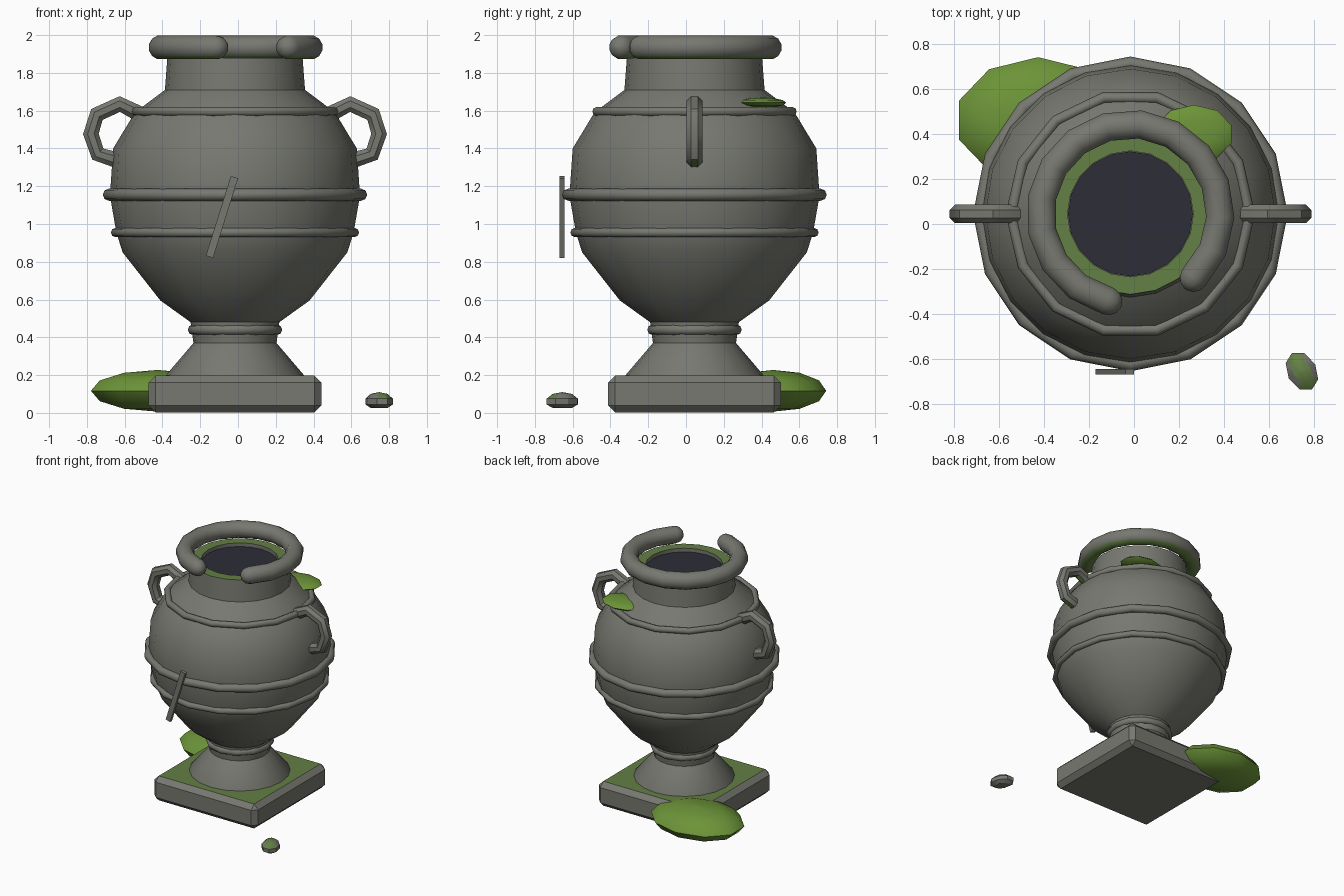
import bpy, bmesh, math
from mathutils import Vector, Matrix

if "Cube" in bpy.data.objects:
    bpy.data.objects.remove(bpy.data.objects["Cube"])

CX, CY = -0.016, 0.045          # axis of the urn


def material(name, col):
    m = bpy.data.materials.new(name)
    m.diffuse_color = (*col, 1)
    m.use_nodes = True
    m.node_tree.nodes["Principled BSDF"].inputs["Base Color"].default_value = m.diffuse_color
    return m


STONE = material("grey_stone", (0.185, 0.188, 0.162))
MOSS = material("dull_moss", (0.125, 0.215, 0.060))
LEAF = material("bright_moss", (0.150, 0.295, 0.040))
DARK = material("dark_hollow", (0.026, 0.026, 0.038))


def finish(name, bm, mats, loc=(CX, CY, 0), smooth=None, rule=None, flip=False):
    bmesh.ops.recalc_face_normals(bm, faces=bm.faces)
    bm.normal_update()
    if rule:
        for f in bm.faces:
            f.material_index = rule(f)
    me = bpy.data.meshes.new(name)
    bm.to_mesh(me)
    bm.free()
    for m in mats:
        me.materials.append(m)
    ob = bpy.data.objects.new(name, me)
    bpy.context.collection.objects.link(ob)
    ob.location = loc
    if smooth:
        bpy.ops.object.select_all(action='DESELECT')
        ob.select_set(True)
        bpy.context.view_layer.objects.active = ob
        bpy.ops.object.shade_smooth_by_angle(angle=math.radians(smooth))
    return ob


def loft(rings, closed=False, caps=True):
    """Skin a list of rings of points."""
    bm = bmesh.new()
    vs = [[bm.verts.new(p) for p in r] for r in rings]
    n = len(vs[0])
    for k in range(len(vs) if closed else len(vs) - 1):
        a, b = vs[k], vs[(k + 1) % len(vs)]
        for i in range(n):
            bm.faces.new((a[i], a[(i + 1) % n], b[(i + 1) % n], b[i]))
    if caps and not closed:
        bm.faces.new(vs[0])
        bm.faces.new(vs[-1])
    return bm


def lathe(profile, n):
    return loft([[(r * math.cos(2 * math.pi * i / n), r * math.sin(2 * math.pi * i / n), z)
                  for i in range(n)] for r, z in profile])


def tube(path, r, sides=10):
    """Sweep a circle along a path, with rounded ends."""
    path = [Vector(p) for p in path]
    d0, d1 = (path[0] - path[1]).normalized(), (path[-1] - path[-2]).normalized()
    pts = [(p, r) for p in path]
    for a in (30, 60, 85):
        s, c = r * math.sin(math.radians(a)), r * math.cos(math.radians(a))
        pts.insert(0, (path[0] + d0 * s, c))
        pts.append((path[-1] + d1 * s, c))
    plane = (path[1] - path[0]).cross(path[2] - path[1]).normalized()
    rings = []
    for k, (p, rad) in enumerate(pts):
        a, b = pts[max(k - 1, 0)][0], pts[min(k + 1, len(pts) - 1)][0]
        side = (b - a).normalized().cross(plane)
        rings.append([p + rad * (math.cos(t) * side + math.sin(t) * plane)
                      for t in (2 * math.pi * (i + .5) / sides for i in range(sides))])
    return loft(rings)


def blob(n, rings, size, turn=0.0):
    prof = [(max(math.sin(math.pi * k / rings), .01), -math.cos(math.pi * k / rings))
            for k in range(rings + 1)]
    bm = lathe(prof, n)
    bm.transform(Matrix.Rotation(turn, 4, 'Z') @ Matrix.Diagonal((*size, 1))
                 @ Matrix.Rotation(math.pi / 2, 4, 'Z'))
    return bm


# Square plinth with mossy top
bm = bmesh.new()
bmesh.ops.create_cube(bm, size=1)
bm.transform(Matrix.Translation((0, 0, .1)) @ Matrix.Diagonal((.916, .916, .195, 1)))
bmesh.ops.bevel(bm, geom=bm.edges[:], offset=.037, segments=1, affect='EDGES')
finish("plinth", bm, [STONE, MOSS], rule=lambda f: int(f.normal.z > .9))

# Urn body, foot, neck and mossy rim
body = [(.368, .18), (.365, .20), (.22, .37), (.235, .48), (.395, .595), (.595, .85),
        (.628, .955), (.662, 1.15), (.645, 1.40), (.53, 1.59), (.371, 1.71),
        (.358, 1.88), (.28, 1.88), (.28, 1.84)]
finish("urn_body", lathe(body, 20), [STONE, MOSS], smooth=35,
       rule=lambda f: int(f.normal.z > .9 and f.calc_center_median().z > 1.87))

# Dark opening
finish("opening", lathe([(.278, 1.845), (.278, 1.852)], 20), [DARK])

# Raised bands
for name, R, r, z, n in (("shoulder_band", .53, .025, 1.595, 14),
                         ("belly_band", .668, .032, 1.155, 16),
                         ("lower_band", .632, .025, .955, 16),
                         ("foot_band", .222, .028, .44, 12)):
    rings = []
    for i in range(n):
        a = 2 * math.pi * i / n
        rings.append([((R + r * math.cos(t)) * math.cos(a), (R + r * math.cos(t)) * math.sin(a),
                       z + r * math.sin(t)) for t in (2 * math.pi * j / 8 for j in range(8))])
    finish(name, loft(rings, closed=True), [STONE], smooth=50)


def moss_below(f):
    return int(f.normal.z < -.75)


# Broken lip with rounded ends
arc = [math.radians(-45 + 300.5 * i / 14) for i in range(15)]
finish("broken_lip", tube([(.4 * math.cos(a), .4 * math.sin(a), 1.935) for a in arc], .065, 12),
       [STONE, MOSS], smooth=50, rule=moss_below)

# Handles, mirrored left and right
curve = [(.51, 1.585), (.61, 1.635), (.731, 1.58), (.763, 1.477), (.726, 1.37), (.625, 1.338)]
for name, s in (("left_handle", -1), ("right_handle", 1)):
    finish(name, tube([(s * x, 0, z) for x, z in curve], .045, 8), [STONE, MOSS],
           smooth=40, rule=moss_below)

# Crack strip on the front
bm = bmesh.new()
bmesh.ops.create_cube(bm, size=1)
bm.transform(Matrix.Rotation(math.radians(17.4), 4, 'Y') @ Matrix.Diagonal((.04, .025, .442, 1)))
finish("crack_strip", bm, [STONE], loc=(-.085, -.657, 1.037))

# Moss clumps
finish("ground_moss", blob(10, 6, (.37, .28, .11)), [LEAF], loc=(-.427, .462, .117), smooth=40)
finish("shoulder_moss", blob(10, 6, (.175, .13, .028)), [LEAF], loc=(.267, .40, 1.642), smooth=40)

# Fallen stone chip with mossy top
bm = blob(8, 5, (.098, .07, .05), math.radians(-62))
for v in bm.verts:
    v.co.z = max(v.co.z, -.034)
finish("stone_chip", bm, [STONE, MOSS], loc=(.747, -.655, .06), smooth=30,
       rule=lambda f: int(f.normal.z > .75))
